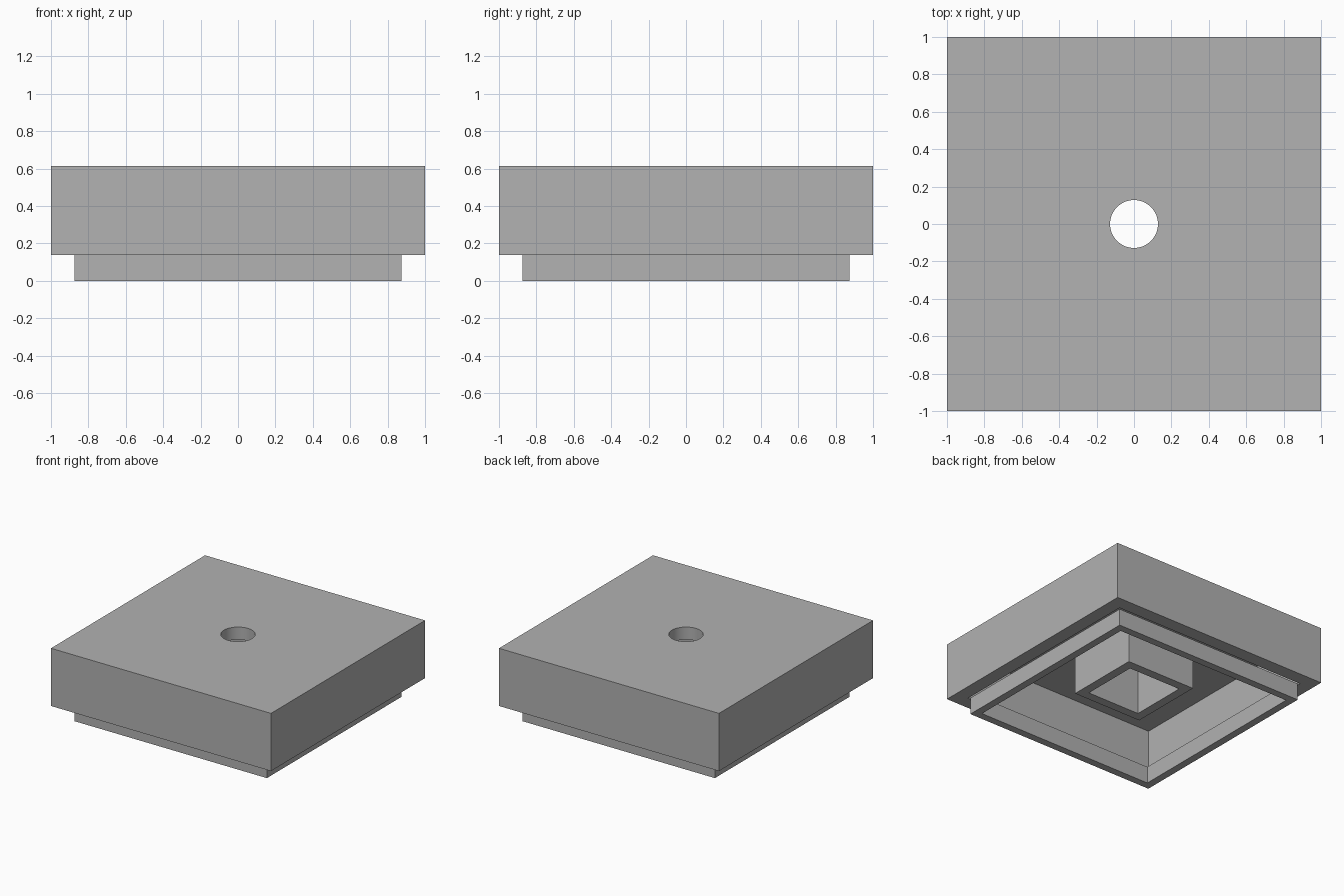
import bpy
import math

cube = bpy.data.objects.get("Cube")
if cube:
    bpy.data.objects.remove(cube, do_unlink=True)

TOP, BASE, CEILING = 0.613, 0.139, 0.51   # key heights
HOLE_RADIUS = 0.128

grey = bpy.data.materials.new("plain grey")
grey.use_nodes = True
colour = (0.445, 0.445, 0.445, 1)
grey.diffuse_color = colour
grey.node_tree.nodes["Principled BSDF"].inputs["Base Color"].default_value = colour


def block(name, half, z0, z1):
    """Square block of the given half width between two heights."""
    bpy.ops.mesh.primitive_cube_add(size=2, location=(0, 0, (z0 + z1) / 2))
    obj = bpy.context.object
    obj.name = name
    obj.scale = (half, half, (z1 - z0) / 2)
    bpy.ops.object.transform_apply(location=True, rotation=False, scale=True)
    obj.data.materials.append(grey)
    return obj


def cut(obj, cutter):
    """Subtract the cutter from the object, then discard it."""
    cutter.hide_render = True
    mod = obj.modifiers.new("cut", 'BOOLEAN')
    mod.operation = 'DIFFERENCE'
    mod.solver = 'EXACT'
    mod.object = cutter
    bpy.ops.object.select_all(action='DESELECT')
    obj.select_set(True)
    bpy.context.view_layer.objects.active = obj
    bpy.ops.object.modifier_apply(modifier=mod.name)
    bpy.data.objects.remove(cutter, do_unlink=True)


def square_tube(name, outer, inner, z0, z1):
    """Square ring with a straight opening right through it."""
    tube = block(name, outer, z0, z1)
    cut(tube, block("opening_cutter", inner, z0 - 0.1, z1 + 0.1))
    return tube


# Cover: box hollowed from below, with a round hole in its top plate
cover = block("cover", 1.0, BASE, TOP)
cut(cover, block("cavity_cutter", 0.888, BASE - 0.1, CEILING))
bpy.ops.mesh.primitive_cylinder_add(vertices=64, radius=HOLE_RADIUS, depth=0.4,
                                    location=(0, 0, TOP))
cut(cover, bpy.context.object)
bpy.ops.object.shade_smooth_by_angle(angle=math.radians(30))

# Central socket hanging from the ceiling of the cavity
square_tube("socket", 0.315, 0.241, BASE, CEILING + 0.005)

# Thin base frame below the cover
square_tube("base_frame", 0.875, 0.813, 0, BASE)
